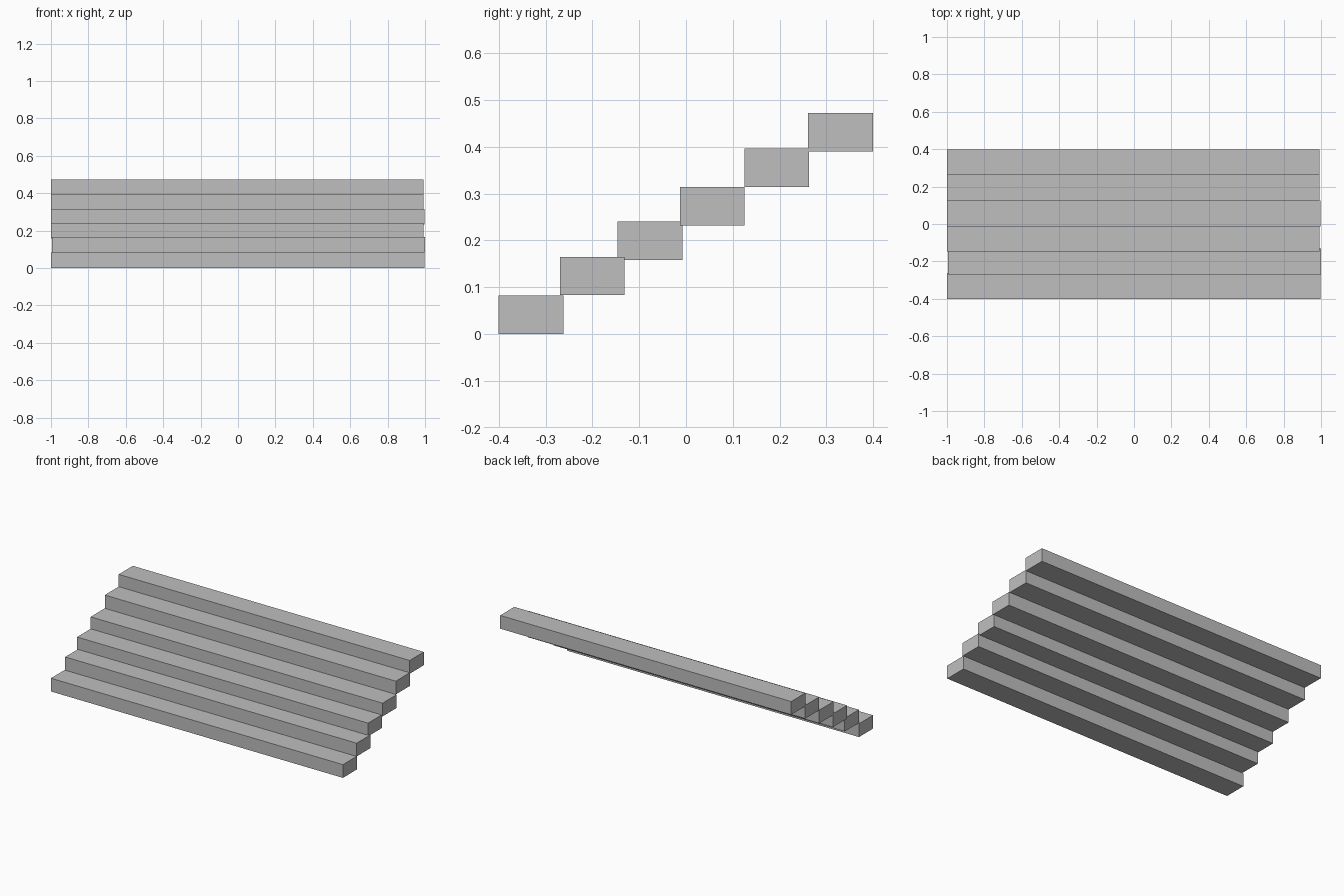
import bpy

cube = bpy.data.objects.get("Cube")
if cube:
    bpy.data.objects.remove(cube, do_unlink=True)

# Plain grey material
grey = bpy.data.materials.new("plain_grey")
grey.use_nodes = True
colour = (0.52, 0.52, 0.52, 1)
grey.diffuse_color = colour
grey.node_tree.nodes["Principled BSDF"].inputs["Base Color"].default_value = colour

DEPTH, HEIGHT = 0.138, 0.082


def add_step(name, left, right, front, bottom):
    """Solid rectangular tread from its end, front and bottom positions."""
    bpy.ops.mesh.primitive_cube_add(
        size=1, location=((left + right) / 2, front + DEPTH / 2, bottom + HEIGHT / 2))
    step = bpy.context.object
    step.name = name
    step.scale = (right - left, DEPTH, HEIGHT)
    bpy.ops.object.transform_apply(location=False, rotation=False, scale=True)
    step.data.materials.append(grey)


# Six slightly uneven treads, lowest at the front
steps = [
    (-1.0, 0.998, -0.4, 0.0),
    (-0.994, 1.0, -0.269, 0.083),
    (-0.999, 0.992, -0.146, 0.158),
    (-0.999, 0.998, -0.013, 0.232),
    (-0.999, 0.992, 0.125, 0.314),
    (-0.999, 0.992, 0.261, 0.39),
]
for number, placement in enumerate(steps, 1):
    add_step(f"step_{number}", *placement)
